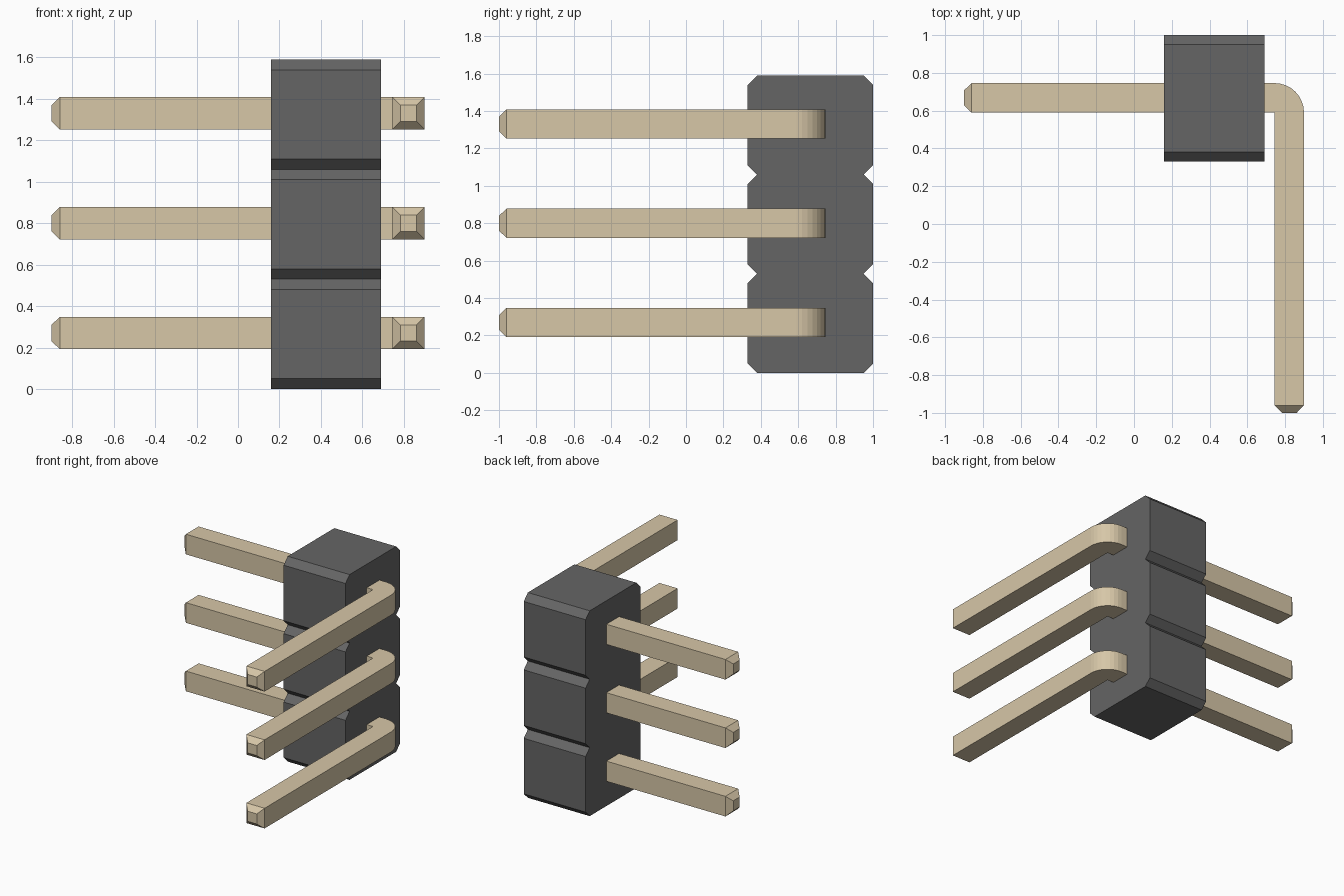
import bpy, bmesh, math
from mathutils import Vector

if "Cube" in bpy.data.objects:
    bpy.data.objects.remove(bpy.data.objects["Cube"])

PITCH = 0.53
COUNT = 3


def material(name, color):
    m = bpy.data.materials.new(name)
    m.diffuse_color = (*color, 1)
    m.use_nodes = True
    m.node_tree.nodes["Principled BSDF"].inputs["Base Color"].default_value = m.diffuse_color
    return m


def prism(points, direction):
    """Extrude a closed outline along a direction."""
    bm = bmesh.new()
    face = bm.faces.new([bm.verts.new(p) for p in points])
    ext = bmesh.ops.extrude_face_region(bm, geom=[face], use_keep_orig=True)
    verts = [g for g in ext["geom"] if isinstance(g, bmesh.types.BMVert)]
    bmesh.ops.translate(bm, verts=verts, vec=direction)
    bmesh.ops.recalc_face_normals(bm, faces=bm.faces)
    return bm


def finish(bm, name, mat):
    mesh = bpy.data.meshes.new(name)
    bm.to_mesh(mesh)
    bm.free()
    mesh.materials.append(mat)
    obj = bpy.data.objects.new(name, mesh)
    bpy.context.collection.objects.link(obj)
    return obj


def taper_end(bm, normal, length, scale):
    """Extrude the end face pointing along normal into a blunt tip."""
    normal = Vector(normal)
    face = max(bm.faces, key=lambda f: f.calc_center_median().dot(normal)
               if f.normal.dot(normal) > 0.99 else -9)
    tip = bmesh.ops.extrude_discrete_faces(bm, faces=[face])["faces"][0]
    center = tip.calc_center_median()
    for v in tip.verts:
        v.co = center + (v.co - center) * scale + normal * length


plastic = material("dark_plastic", (0.13, 0.13, 0.13))
metal = material("pale_gold", (0.68, 0.57, 0.39))

# Housing: one chamfered cell per pin, joined at V-notches
Y0, Y1, C = 0.33, 1.0, 0.05
right, left = [], []
for i in range(COUNT):
    z0, z1 = i * PITCH, (i + 1) * PITCH
    right += [(Y1 - C, z0), (Y1, z0 + C), (Y1, z1 - C)]
    left += [(Y0 + C, z0), (Y0, z0 + C), (Y0, z1 - C)]
right.append((Y1 - C, COUNT * PITCH))
left.append((Y0 + C, COUNT * PITCH))
outline = [(0.16, y, z) for y, z in right + left[::-1]]
finish(prism(outline, (0.53, 0, 0)), "housing", plastic)

# Pins: right-angle square bars with a rounded outer bend and blunt tips
W, TIP, STEPS = 0.156, 0.04, 8
XI, YI = 0.90 - W, 0.59
bend = [(XI + W * math.cos(a), YI + W * math.sin(a))
        for a in (math.pi / 2 * k / STEPS for k in range(STEPS + 1))]
path = [(-0.90 + TIP, YI), (XI, YI), (XI, -1 + TIP), (0.90, -1 + TIP),
        *bend, (-0.90 + TIP, YI + W)]
for i in range(COUNT):
    z = (i + 0.5) * PITCH + 0.005 - W / 2
    bm = prism([(x, y, z) for x, y in path], (0, 0, W))
    taper_end(bm, (-1, 0, 0), TIP, 0.5)
    taper_end(bm, (0, -1, 0), TIP, 0.5)
    finish(bm, f"pin_{i + 1}", metal)
